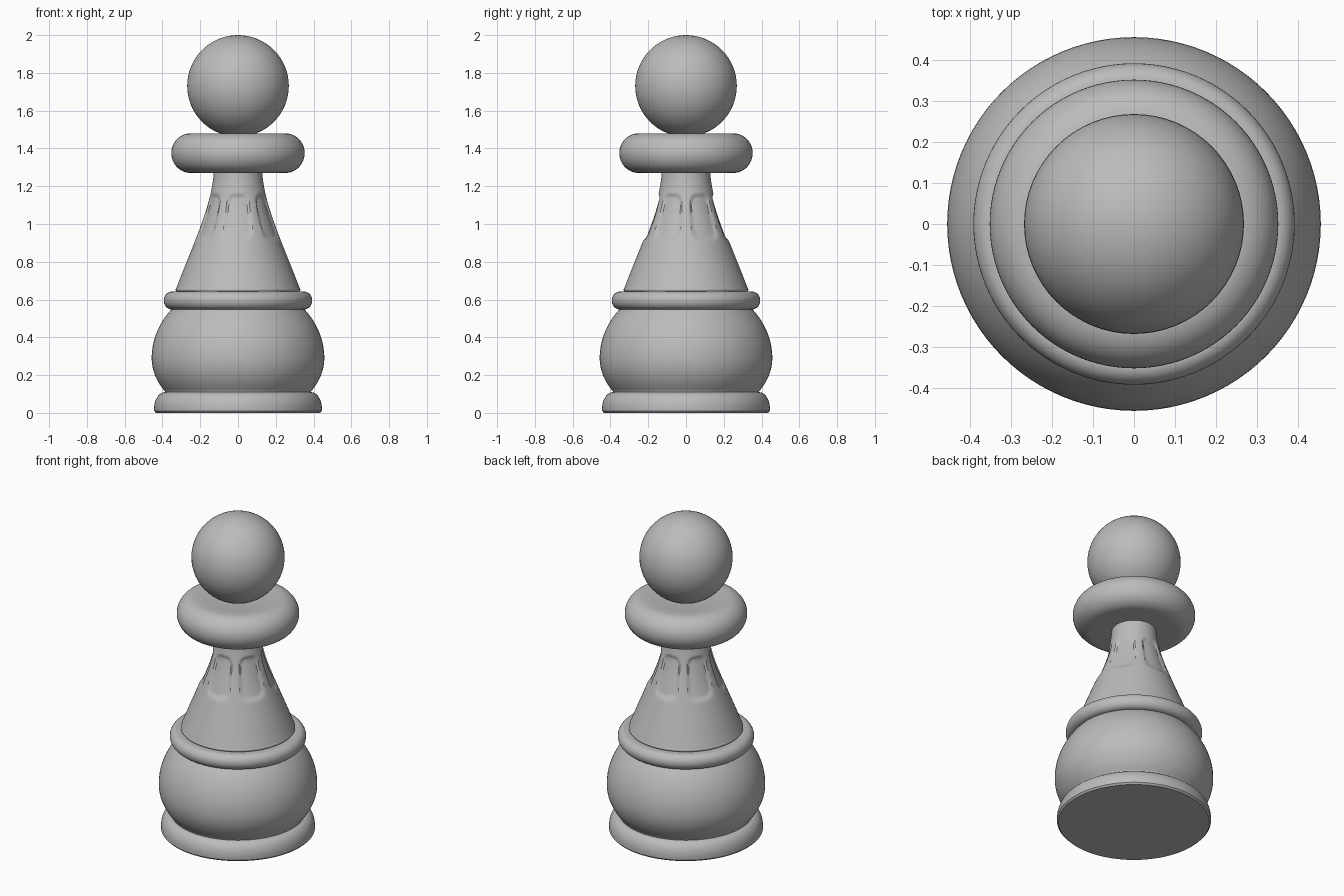
import bpy, bmesh, math

if "Cube" in bpy.data.objects:
    bpy.data.objects.remove(bpy.data.objects["Cube"])

SEGMENTS = 96
FLUTES = 6

grey = bpy.data.materials.new("plain_grey")
grey.use_nodes = True
COLOUR = (0.5, 0.5, 0.5, 1)
grey.diffuse_color = COLOUR
grey.node_tree.nodes["Principled BSDF"].inputs["Base Color"].default_value = COLOUR


def arc(r, z, a, b, start, end, steps=16):
    """Elliptical arc in the (radius, height) plane, angles in degrees."""
    angles = [math.radians(start + (end - start) * i / steps) for i in range(steps + 1)]
    return [(r + a * math.cos(t), z + b * math.sin(t)) for t in angles]


def lathe(name, profile, shape=None):
    """Spin a bottom-to-top profile into a closed, smooth-shaded solid."""
    bm = bmesh.new()
    rings = []
    for r, z in profile:
        ring = []
        for i in range(SEGMENTS):
            t = math.tau * i / SEGMENTS
            rad = shape(r, z, t) if shape else r
            ring.append(bm.verts.new((rad * math.cos(t), rad * math.sin(t), z)))
        rings.append(ring)
    for low, high in zip(rings, rings[1:]):
        for i in range(SEGMENTS):
            j = (i + 1) % SEGMENTS
            bm.faces.new((low[i], low[j], high[j], high[i]))
    bm.faces.new(list(reversed(rings[0])))
    bm.faces.new(rings[-1])
    mesh = bpy.data.meshes.new(name)
    bm.to_mesh(mesh)
    bm.free()
    mesh.materials.append(grey)
    finish(name, bpy.data.objects.new(name, mesh))


def finish(name, obj):
    if obj.name not in bpy.context.collection.objects:
        bpy.context.collection.objects.link(obj)
    bpy.ops.object.select_all(action='DESELECT')
    obj.select_set(True)
    bpy.context.view_layer.objects.active = obj
    bpy.ops.object.shade_smooth_by_angle(angle=math.radians(35))


def neck_radius(z):
    """Concave taper from the shoulder up to the collar."""
    t = (z - 0.66) / 0.62
    return 0.327 - 0.242 * t - 0.02 * t * t + 0.063 * t ** 4


def fluted(r, z, angle):
    """Shallow oval thumb dents around the upper neck."""
    step = math.tau / FLUTES
    off = (angle + math.pi / 2 + step / 2) % step - step / 2
    u = off / 0.40
    v = (z - 1.05) / (0.11 if z > 1.05 else 0.14)
    d = u ** 4 + v ** 4
    return r - 0.011 * min(1, 2 * (1 - d)) if d < 1 else r


# Foot with a rounded upper edge
lathe("foot", [(0.435, 0), (0.444, 0.01)] + arc(0.385, 0.025, 0.059, 0.085, 0, 90)
      + [(0.36, 0.11)])

# Bulging body: fuller below the widest line, slower above it
lathe("body", [(0.385, 0.10)] + arc(0, 0.29, 0.457, 0.33, -32, 0)
      + arc(0, 0.29, 0.457, 0.405, 0, 41)[1:])

# Rounded ring and the thin step over it
lathe("body_ring", [(0.33, 0.548)] + arc(0.35, 0.595, 0.043, 0.047, -90, 90)
      + [(0.32, 0.64)])
lathe("ring_step", [(0.325, 0.63)] + arc(0.315, 0.652, 0.015, 0.012, -90, 90))

# Tapered, fluted neck
heights = [0.655 + 0.635 * i / 64 for i in range(65)]
lathe("neck", [(neck_radius(z), z) for z in heights], fluted)

# Thick cushion-shaped collar
lathe("collar", [(0.10, 1.27)] + arc(0.25, 1.375, 0.103, 0.105, -90, 90, 24)
      + [(0.19, 1.475), (0.08, 1.46)])

# Ball head
bpy.ops.mesh.primitive_uv_sphere_add(segments=64, ring_count=32, radius=0.269,
                                     location=(0, 0, 1.731))
head = bpy.context.object
head.name = "head"
head.data.materials.append(grey)
finish("head", head)
